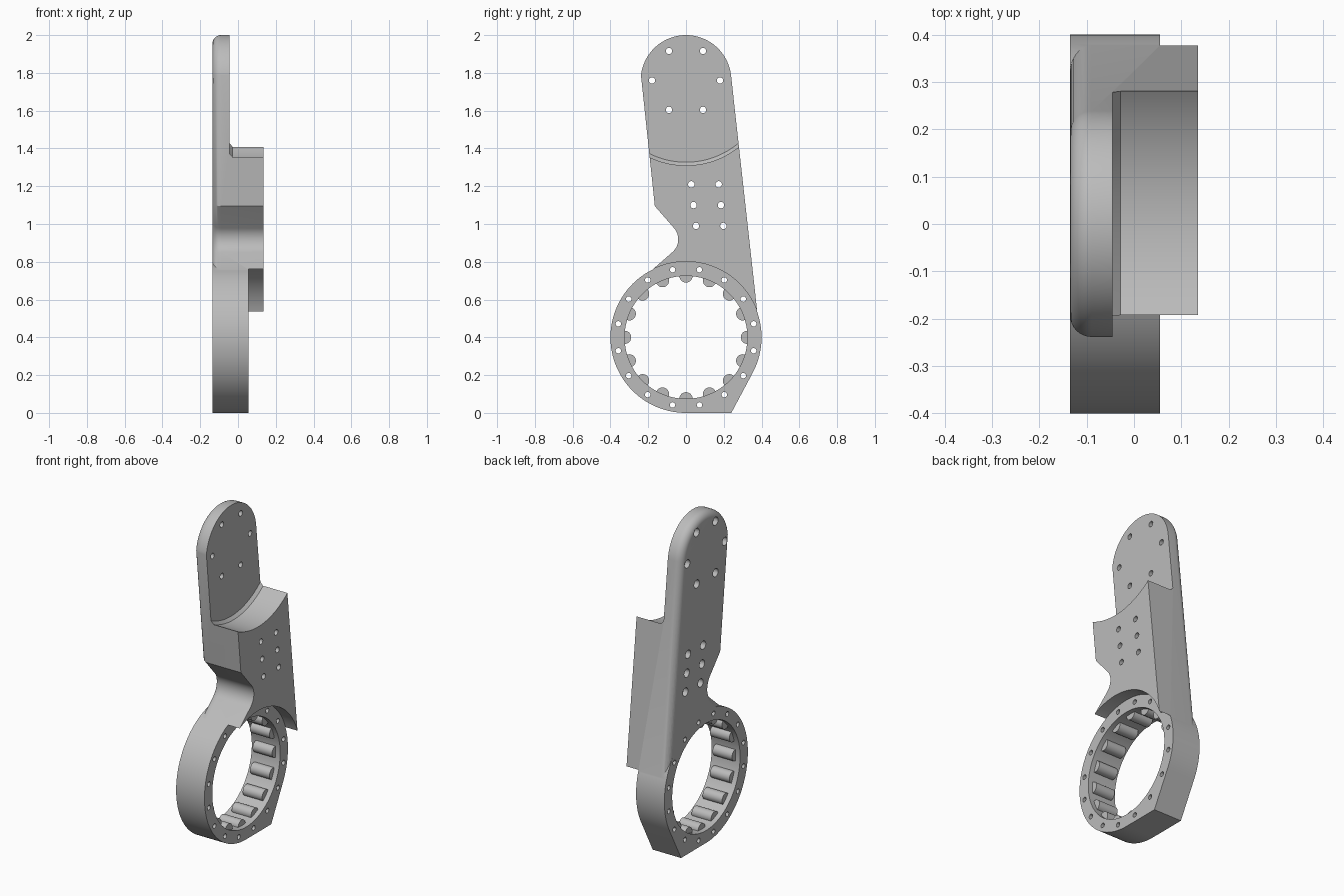
import bpy, bmesh
from math import sin, cos, radians

cube = bpy.data.objects.get("Cube")
if cube:
    bpy.data.objects.remove(cube, do_unlink=True)

grey = bpy.data.materials.new("plain grey")
grey.use_nodes = True
COLOUR = (0.5, 0.5, 0.5, 1)
grey.diffuse_color = COLOUR
grey.node_tree.nodes["Principled BSDF"].inputs["Base Color"].default_value = COLOUR

BACK, RING_FACE, FRONT = -0.135, 0.055, 0.135
HUB, TIP = (0, 0.4), (0, 1.76)


def arc(centre, r, a0, a1, n):
    """Points (y, z) along an arc, angles in degrees."""
    angles = [radians(a0 + (a1 - a0) * i / n) for i in range(n + 1)]
    return [(centre[0] + r * cos(a), centre[1] + r * sin(a)) for a in angles]


def circle(centre, r, n=24):
    return arc(centre, r, 0, 360, n)[:-1]


def solid(name, bodies, round_back=0):
    """Each body is a list of (x, outline) sections lofted along x."""
    bm = bmesh.new()
    for sections in bodies:
        rings = [[bm.verts.new((x, y, z)) for y, z in pts] for x, pts in sections]
        bm.faces.new(rings[0])
        bm.faces.new(rings[-1])
        for low, high in zip(rings, rings[1:]):
            for i in range(len(low)):
                bm.faces.new((low[i - 1], low[i], high[i], high[i - 1]))
    bmesh.ops.recalc_face_normals(bm, faces=bm.faces)
    if round_back:
        rim = [e for e in bm.edges if all(abs(v.co.x - BACK) < 1e-5 for v in e.verts)]
        bmesh.ops.bevel(bm, geom=rim, offset=round_back, segments=8,
                        profile=0.5, affect='EDGES')
    mesh = bpy.data.meshes.new(name)
    bm.to_mesh(mesh)
    bm.free()
    mesh.materials.append(grey)
    obj = bpy.data.objects.new(name, mesh)
    bpy.context.collection.objects.link(obj)
    return obj


def prism(x0, x1, pts):
    return [(x0, pts), (x1, pts)]


def select(obj):
    bpy.ops.object.select_all(action='DESELECT')
    obj.select_set(True)
    bpy.context.view_layer.objects.active = obj


def combine(target, other, operation):
    """Apply a boolean and discard the helper."""
    mod = target.modifiers.new(operation, 'BOOLEAN')
    mod.operation, mod.solver, mod.object = operation, 'EXACT', other
    select(target)
    bpy.ops.object.modifier_apply(modifier=mod.name)
    bpy.data.objects.remove(other, do_unlink=True)


# Arm: round tip, straight sides, notch above the ring, foot hidden in the ring
outline = arc(TIP, 0.24, 6.6, 173.4, 48)
outline += [(-0.165, 1.095)]
outline += arc((-0.131, 0.919), 0.09, 41.3, -48.7, 14)
outline += [(-0.233, 0.71), (-0.2, 0.55), (0.25, 0.5), (0.38, 0.51)]
arm = solid("arm", [prism(BACK, FRONT, outline)], round_back=0.045)

# Thin tip: curved step with a small chamfer at its base
tip_cut = solid("tip_cutter", [[(-0.045, circle(TIP, 0.433, 128)),
                                (-0.028, circle(TIP, 0.45, 128)),
                                (0.3, circle(TIP, 0.45, 128))]])
combine(arm, tip_cut, 'DIFFERENCE')

# Clearance over the ring face
combine(arm, solid("clearance_cutter", [prism(RING_FACE, 0.3, circle(HUB, 0.401, 128))]),
        'DIFFERENCE')

# Ring with its flat corner foot
ring_outline = arc(HUB, 0.4, -28, 270, 110) + [(0.24, 0)]
combine(arm, solid("ring", [prism(BACK, RING_FACE, ring_outline)]), 'UNION')
combine(arm, solid("bore_cutter", [prism(-0.3, 0.3, circle(HUB, 0.325, 128))]), 'DIFFERENCE')

# Bolt holes: tip circle, middle rows and ring circle
arm_bolts = circle(TIP, 0.18, 6)
for y, z in [(0.028, 1.21), (0.04, 1.1), (0.053, 0.99)]:
    arm_bolts += [(y, z), (y + 0.145, z)]
ring_bolts = arc(HUB, 0.365, 11.25, 348.75, 15)
drills = [prism(-0.3, 0.3, circle(p, 0.017, 20)) for p in arm_bolts]
drills += [prism(-0.3, 0.3, circle(p, 0.0145, 20)) for p in ring_bolts]
combine(arm, solid("drill_cutter", drills), 'DIFFERENCE')
sinks = [prism(-0.3, BACK + 0.03, circle(p, 0.025, 24)) for p in arm_bolts]
combine(arm, solid("counterbore_cutter", sinks), 'DIFFERENCE')
arm.name = "arm_and_ring"

# Rollers around the bore
rollers = solid("bore_rollers", [prism(-0.105, 0.025, circle(p, 0.035, 24))
                                 for p in circle(HUB, 0.325, 16)])

for obj in (arm, rollers):
    select(obj)
    bpy.ops.object.shade_smooth_by_angle(angle=radians(30))
